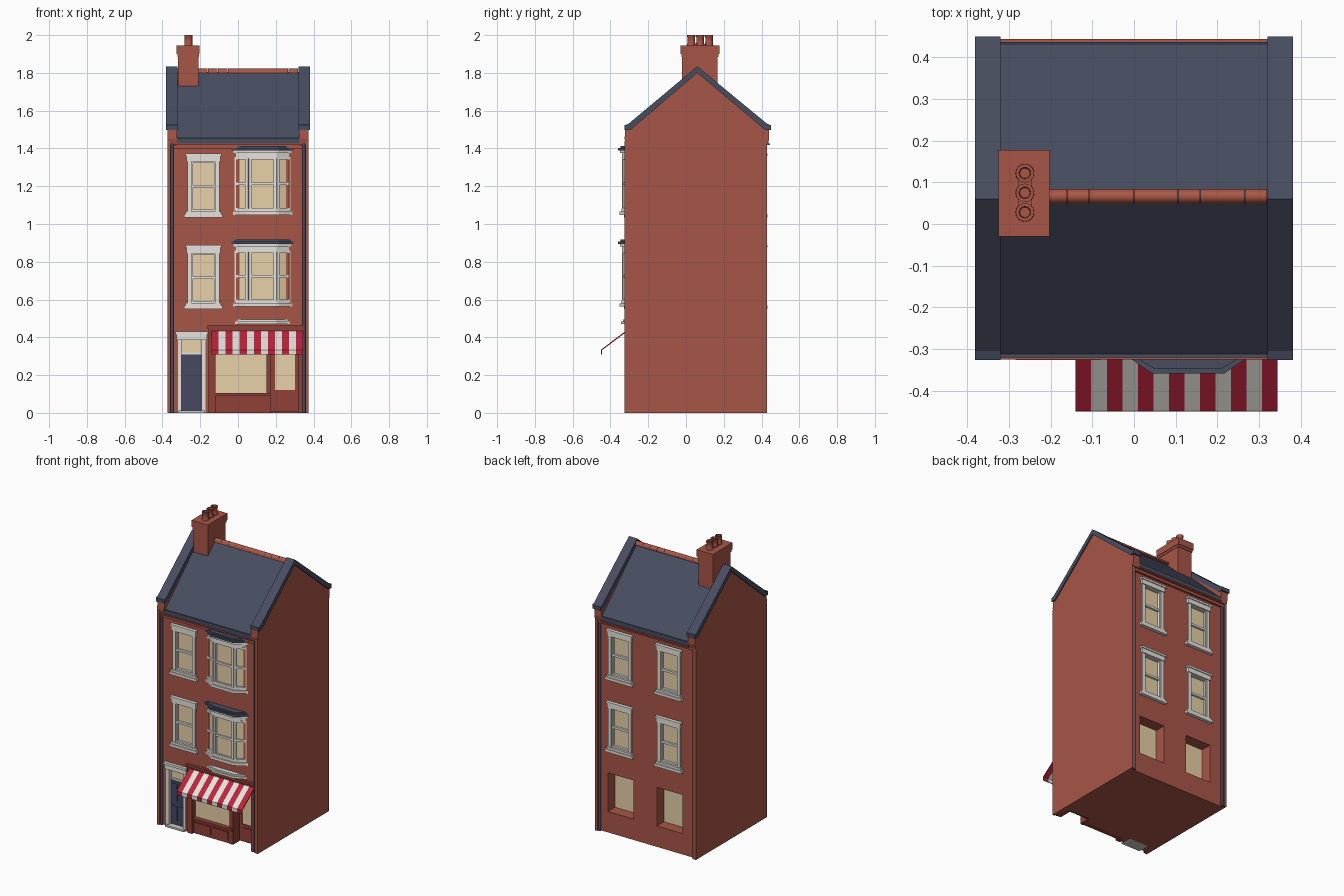
import bpy, bmesh, math
from mathutils import Vector

if "Cube" in bpy.data.objects:
    bpy.data.objects.remove(bpy.data.objects["Cube"])


def material(name, rgb):
    m = bpy.data.materials.new(name)
    m.diffuse_color = (*rgb, 1)
    m.use_nodes = True
    m.node_tree.nodes["Principled BSDF"].inputs["Base Color"].default_value = m.diffuse_color
    return m


BRICK = material("brick", (0.39, 0.092, 0.064))
TERRA = material("terracotta", (0.40, 0.095, 0.062))
SLATE = material("slate", (0.064, 0.074, 0.118))
CREAM = material("lit_window", (1.0, 0.80, 0.49))
WHITE = material("white_paint", (0.95, 0.92, 0.86))
WOOD = material("shop_red_wood", (0.28, 0.052, 0.038))
DOOR = material("blue_door", (0.058, 0.068, 0.118))
STRIPE = material("awning_red", (0.50, 0.018, 0.045))
STONE = material("step_stone", (0.62, 0.60, 0.57))


def finish(name, mat, bm, smooth=False):
    bmesh.ops.recalc_face_normals(bm, faces=bm.faces[:])
    me = bpy.data.meshes.new(name)
    bm.to_mesh(me)
    bm.free()
    me.materials.append(mat)
    ob = bpy.data.objects.new(name, me)
    bpy.context.collection.objects.link(ob)
    if smooth:
        bpy.ops.object.select_all(action='DESELECT')
        ob.select_set(True)
        bpy.context.view_layer.objects.active = ob
        bpy.ops.object.shade_smooth_by_angle(angle=math.radians(40))
    return ob


def part(name, mat, prisms, smooth=False):
    """One object from prisms (axis, outline, start, end)."""
    bm = bmesh.new()
    for axis, pts, t0, t1 in prisms:
        rings = [[bm.verts.new((t, p, q) if axis == 'x' else (p, q, t)) for p, q in pts]
                 for t in (t0, t1)]
        bm.faces.new(rings[0])
        bm.faces.new(rings[1])
        for i in range(len(pts)):
            j = (i + 1) % len(pts)
            bm.faces.new((rings[0][i], rings[0][j], rings[1][j], rings[1][i]))
    return finish(name, mat, bm, smooth)


def box(x0, x1, y0, y1, z0, z1):
    return ('z', [(x0, y0), (x1, y0), (x1, y1), (x0, y1)], z0, z1)


def lathe(name, mat, x, y, profile, n=16):
    """Closed (radius, z) profile turned about a vertical axis."""
    bm = bmesh.new()
    rings = [[bm.verts.new((x + r * math.cos(k * math.tau / n),
                            y + r * math.sin(k * math.tau / n), z)) for k in range(n)]
             for r, z in profile]
    for a, b in zip(rings, rings[1:]):
        for k in range(n):
            bm.faces.new((a[k], a[(k + 1) % n], b[(k + 1) % n], b[k]))
    bm.faces.new(rings[0])
    bm.faces.new(rings[-1])
    return finish(name, mat, bm, True)


def sash(p0, p1, z0, z1, w=0.02, depth=0.02):
    """Frame bars with a middle rail, along the plan line p0-p1."""
    p0, p1 = Vector(p0), Vector(p1)
    u = (p1 - p0).normalized()
    n = Vector((-u.y, u.x))
    length = (p1 - p0).length

    def bar(a, b, za, zb, d):
        pts = [p0 + u * a - n * d, p0 + u * b - n * d, p0 + u * b + n * d, p0 + u * a + n * d]
        return ('z', [tuple(p) for p in pts], za, zb)

    zm = (z0 + z1) / 2
    return [bar(0, w, z0, z1, depth / 2), bar(length - w, length, z0, z1, depth / 2),
            bar(w, length - w, z0, z0 + w, depth / 2), bar(w, length - w, z1 - w, z1, depth / 2),
            bar(w, length - w, zm - 0.007, zm + 0.007, depth / 2 - 0.002)]


FRONT, BACK = -0.305, 0.41
FLOORS = (0.55, 1.035)          # sill heights
BACK_X = (0.2, -0.165)

# main brick body with openings cut out
body = part("brick_body", BRICK, [box(-0.362, 0.362, FRONT, BACK, 0, 1.44)])
cuts = [box(-0.315, -0.175, -0.5, -0.245, -0.1, 0.39),      # house door
        box(-0.135, 0.175, -0.5, -0.27, -0.1, 0.42),        # shop window
        box(0.165, 0.335, -0.5, -0.22, -0.1, 0.42)]         # shop door
for z in FLOORS:
    cuts.append(box(-0.25, -0.115, -0.5, FRONT + 0.02, z + 0.03, z + 0.30))
    cuts += [box(x - 0.068, x + 0.068, BACK - 0.02, 0.6, z + 0.03, z + 0.30) for x in BACK_X]
cuts += [box(x - 0.095, x + 0.095, BACK - 0.08, 0.6, 0.14, 0.40) for x in BACK_X]
bpy.context.view_layer.objects.active = body
for c in cuts:
    cutter = part("cutter", BRICK, [c])
    cutter.hide_render = True
    mod = body.modifiers.new("opening", 'BOOLEAN')
    mod.operation, mod.solver, mod.object = 'DIFFERENCE', 'EXACT', cutter
    bpy.ops.object.modifier_apply(modifier=mod.name)
    bpy.data.objects.remove(cutter)

# side walls, gables, slate copings and kneelers
low = [(-0.325, 0), (0.43, 0), (0.43, 1.44), (-0.325, 1.44)]
gable = [(-0.318, 1.42), (0.432, 1.42), (0.44, 1.45), (0.44, 1.5), (0.06, 1.815),
         (-0.322, 1.5), (-0.325, 1.45)]
cope = [(-0.326, 1.497), (-0.326, 1.523), (-0.305, 1.53), (0.06, 1.835), (0.43, 1.53),
        (0.45, 1.523), (0.45, 1.497), (0.42, 1.497), (0.06, 1.80), (-0.295, 1.497)]
for s, side in ((-1, "left"), (1, "right")):
    part(side + "_wall", BRICK, [('x', low, s * 0.358, s * 0.374),
                                 ('x', gable, s * 0.322, s * 0.374)])
    part(side + "_coping", SLATE, [('x', cope, s * 0.32, s * 0.382)])
    for y, face in ((FRONT - 0.008, "front"), (BACK + 0.008, "back")):
        lathe(f"{side}_{face}_drainpipe", SLATE, s * 0.349, y, [(0.008, 0), (0.008, 1.43)], 10)

# roof, ridge tiles, cornices and gutters
part("roof", SLATE, [('x', [(-0.318, 1.45), (0.06, 1.805), (0.437, 1.45)], -0.325, 0.325)])
ridge = [(0.066 + 0.018 * math.cos(a * math.pi / 8), 1.80 + 0.022 * math.sin(a * math.pi / 8))
         for a in range(9)]
tiles = [('x', ridge, -0.32 + 0.0533 * k, -0.2675 + 0.0533 * k) for k in range(12)]
part("ridge_tiles", TERRA, tiles, True)
part("cornices", BRICK, [box(-0.36, 0.36, -0.317, -0.3, 1.40, 1.418),
                         box(-0.325, 0.325, -0.325, -0.3, 1.418, 1.426),
                         box(-0.36, 0.36, 0.40, 0.425, 1.40, 1.418),
                         box(-0.325, 0.325, 0.40, 0.444, 1.418, 1.426)])
part("gutters", SLATE, [box(-0.325, 0.325, -0.32, -0.29, 1.426, 1.455),
                        box(-0.325, 0.325, 0.40, 0.437, 1.426, 1.455)])

# chimney and pots
part("chimney", BRICK, [box(-0.318, -0.21, -0.02, 0.168, 1.70, 1.90),
                        box(-0.321, -0.207, -0.025, 0.173, 1.885, 1.90),
                        box(-0.325, -0.203, -0.03, 0.178, 1.90, 1.945),
                        box(-0.278, -0.246, 0.02, 0.13, 1.945, 1.952)])
for i, y in enumerate((0.028, 0.075, 0.122)):
    lathe(f"chimney_pot_{i + 1}", TERRA, -0.262, y,
          [(0.023, 1.94), (0.021, 1.96), (0.020, 1.965), (0.020, 1.988), (0.022, 1.991),
           (0.022, 2.0), (0.014, 2.0), (0.012, 1.955)])


def sash_window(name, cx, z, wall, s):
    """Flat window; s is -1 on the front and 1 on the back."""
    def slab(hw, d0, d1, z0, z1):
        ya, yb = sorted((wall + s * d0, wall + s * d1))
        return box(cx - hw, cx + hw, ya, yb, z + z0, z + z1)
    part(name + "_glass", CREAM, [slab(0.068, -0.022, -0.014, 0.03, 0.30)])
    y = wall - s * 0.008
    bars = sash((cx - 0.068, y), (cx + 0.068, y), z + 0.03, z + 0.30, 0.012)
    part(name + "_frame", WHITE, bars + [
        slab(0.102, -0.01, 0.022, 0, 0.018), slab(0.094, -0.01, 0.016, 0.018, 0.032),
        slab(0.09, -0.01, 0.016, 0.295, 0.325), slab(0.096, -0.01, 0.022, 0.325, 0.338)]
        + [box(cx + a, cx + b, min(wall, wall + s * 0.01), max(wall, wall + s * 0.01),
               z + 0.03, z + 0.297) for a, b in ((-0.085, -0.062), (0.062, 0.085))])


def bay_plan(o):
    return [(-0.025 - o, -0.295), (0.055 - o * 0.5, -0.335 - o),
            (0.205 + o * 0.5, -0.335 - o), (0.285 + o, -0.295)]


for f, z in enumerate(FLOORS):
    sash_window(f"front_window_{f + 1}", -0.183, z, FRONT, -1)
    for i, x in enumerate(BACK_X):
        sash_window(f"back_window_{f + 1}_{i + 1}", x, z, BACK, 1)
    # bay window: lit core, frames, sill, head and slate top
    zb, zt = z + 0.012, z + (0.33, 0.34)[f]
    part(f"bay_glass_{f + 1}", CREAM, [('z', bay_plan(-0.008), zb + 0.02, zt)])
    plan = bay_plan(-0.004)
    frames = []
    for a, b in zip(plan, plan[1:]):
        frames += sash(a, b, zb + 0.025, zt - 0.02, 0.014, 0.016)
    part(f"bay_frame_{f + 1}", WHITE, frames + [
        ('z', bay_plan(0.018), zb, zb + 0.018), ('z', bay_plan(0.006), zb + 0.018, zb + 0.035),
        ('z', bay_plan(0.004), zt - 0.028, zt), ('z', bay_plan(0.014), zt, zt + 0.014)])
    part(f"bay_roof_{f + 1}", SLATE, [('z', bay_plan(0.024), zt + 0.014, zt + 0.028),
                                      ('z', bay_plan(0.012), zt + 0.028, zt + 0.038)])
part("ledge_under_bay", WHITE, [('z', bay_plan(0.008), 0.470, 0.484),
                                ('z', bay_plan(-0.002), 0.484, 0.494)])

# ground floor back openings
for i, x in enumerate(BACK_X):
    part(f"back_lower_glass_{i + 1}", CREAM,
         [box(x - 0.094, x + 0.094, BACK - 0.082, BACK - 0.074, 0.141, 0.399)])

# house door
part("house_door", DOOR, [box(-0.30, -0.19, -0.285, -0.24, 0.01, 0.31)]
     + [box(x, x + 0.04, -0.288, -0.28, z0, z1) for x in (-0.292, -0.239)
        for z0, z1 in ((0.04, 0.14), (0.17, 0.29))])
part("fanlight", CREAM, [box(-0.305, -0.185, -0.28, -0.272, 0.318, 0.39)])
part("door_surround", WHITE, [
    box(-0.317, -0.298, -0.31, -0.245, 0.0, 0.39), box(-0.192, -0.173, -0.31, -0.245, 0.0, 0.39),
    box(-0.30, -0.19, -0.285, -0.245, 0.31, 0.32),
    box(-0.325, -0.165, -0.318, -0.28, 0.385, 0.415), box(-0.33, -0.16, -0.325, -0.28, 0.415, 0.43)])
part("door_step", STONE, [box(-0.315, -0.175, -0.325, -0.24, 0, 0.012)])

# shopfront: stall riser, posts, fascia, window and door
part("shopfront", WOOD, [
    box(-0.135, 0.172, -0.298, -0.265, 0, 0.09), box(-0.138, 0.174, -0.312, -0.265, 0.09, 0.105),
    box(-0.155, -0.12, -0.317, -0.265, 0, 0.43), box(0.15, 0.174, -0.302, -0.215, 0, 0.42),
    box(0.318, 0.343, -0.317, -0.215, 0, 0.43), box(-0.12, 0.15, -0.30, -0.265, 0.385, 0.42),
    box(-0.155, 0.343, -0.318, -0.3, 0.41, 0.445), box(-0.162, 0.347, -0.325, -0.3, 0.445, 0.462)]
    + [box(x, x + 0.12, -0.303, -0.29, 0.02, 0.075) for x in (-0.112, 0.018)])
part("shop_window", CREAM, [box(-0.122, 0.152, -0.282, -0.275, 0.10, 0.39)])
part("shop_door", WOOD, [box(0.174, 0.32, -0.235, -0.215, 0.005, 0.12),
                         box(0.174, 0.195, -0.235, -0.215, 0.12, 0.41),
                         box(0.302, 0.32, -0.235, -0.215, 0.12, 0.41),
                         box(0.195, 0.302, -0.235, -0.215, 0.385, 0.41),
                         box(0.205, 0.292, -0.24, -0.23, 0.03, 0.10)])
part("shop_door_glass", CREAM, [box(0.194, 0.303, -0.229, -0.222, 0.119, 0.386)])

# striped awning, red on both ends
cloth = [(-0.315, 0.437), (-0.446, 0.338), (-0.45, 0.334), (-0.45, 0.308),
         (-0.445, 0.308), (-0.444, 0.332), (-0.315, 0.429)]
w = 0.485 / 13
for k, (name, mat) in enumerate((("awning_red_stripes", STRIPE), ("awning_white_stripes", WHITE))):
    part(name, mat, [('x', cloth, -0.14 + w * i, -0.14 + w * (i + 1)) for i in range(k, 13, 2)])
